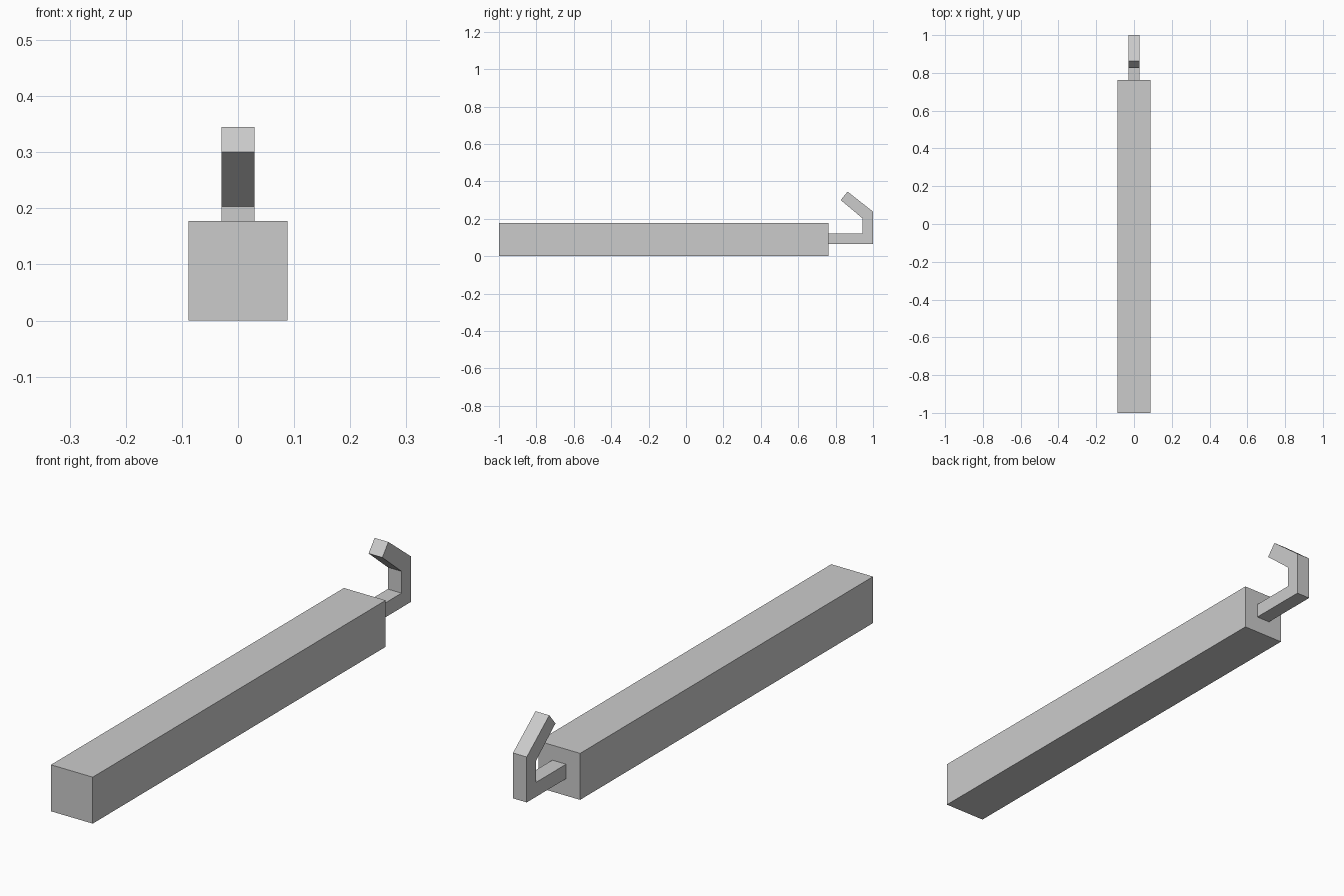
import bpy, bmesh

if "Cube" in bpy.data.objects:
    bpy.data.objects.remove(bpy.data.objects["Cube"])


def extrude_profile(name, points, half_width):
    """Extrude a closed (y, z) outline symmetrically along x."""
    bm = bmesh.new()
    face = bm.faces.new([bm.verts.new((-half_width, y, z)) for y, z in points])
    ext = bmesh.ops.extrude_face_region(bm, geom=[face])
    verts = [g for g in ext["geom"] if isinstance(g, bmesh.types.BMVert)]
    bmesh.ops.translate(bm, verts=verts, vec=(2 * half_width, 0, 0))
    bmesh.ops.recalc_face_normals(bm, faces=bm.faces)
    mesh = bpy.data.meshes.new(name)
    bm.to_mesh(mesh)
    bm.free()
    obj = bpy.data.objects.new(name, mesh)
    bpy.context.collection.objects.link(obj)
    return obj


# Long square bar
extrude_profile("bar", [(-1, 0), (0.763, 0), (0.763, 0.177), (-1, 0.177)], 0.088)

# Bent hook at the back end: shank, upright and slanted tip
extrude_profile("hook", [
    (0.763, 0.065), (1.0, 0.065), (1.0, 0.238), (0.864, 0.345),
    (0.827, 0.300), (0.943, 0.203), (0.943, 0.120), (0.763, 0.120),
], 0.029)
